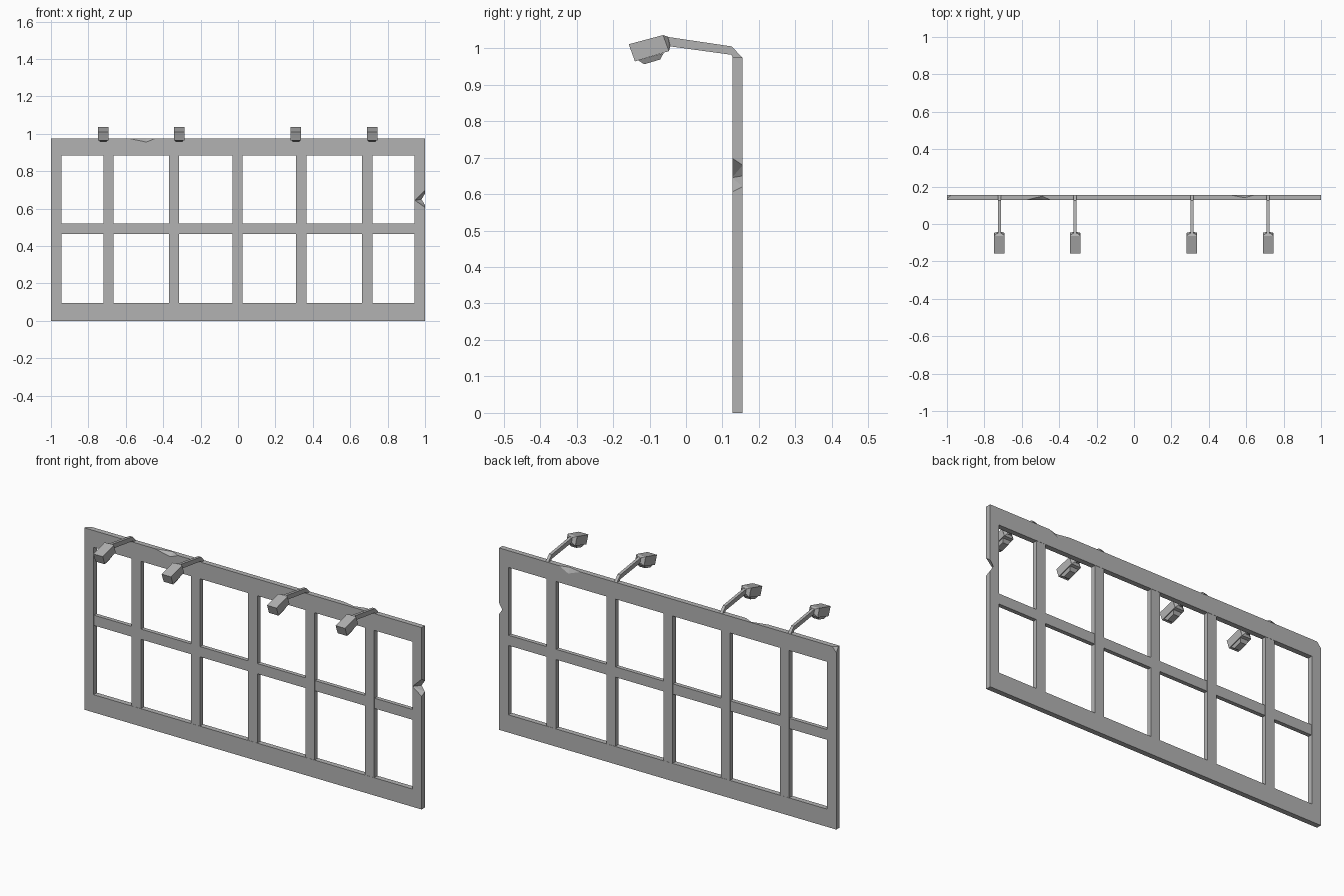
import bpy
import bmesh
from mathutils import Vector

cube = bpy.data.objects.get("Cube")
if cube:
    bpy.data.objects.remove(cube, do_unlink=True)

grey = bpy.data.materials.new("plain_grey")
grey.use_nodes = True
grey.diffuse_color = (0.45, 0.45, 0.45, 1)
grey.node_tree.nodes["Principled BSDF"].inputs["Base Color"].default_value = grey.diffuse_color

FRONT, BACK, TOP = 0.127, 0.155, 0.975


def hull(name, points):
    """Convex flat-faced solid around a few points."""
    bm = bmesh.new()
    for p in points:
        bm.verts.new(p)
    bmesh.ops.convex_hull(bm, input=bm.verts[:])
    bmesh.ops.dissolve_limit(bm, angle_limit=0.01, verts=bm.verts[:], edges=bm.edges[:])
    bmesh.ops.recalc_face_normals(bm, faces=bm.faces[:])
    mesh = bpy.data.meshes.new(name)
    bm.to_mesh(mesh)
    bm.free()
    mesh.materials.append(grey)
    obj = bpy.data.objects.new(name, mesh)
    bpy.context.collection.objects.link(obj)
    return obj


def box(name, x0, x1, y0, y1, z0, z1):
    return hull(name, [(x, y, z) for x in (x0, x1) for y in (y0, y1) for z in (z0, z1)])


def section(x, half, profile):
    """Side profile of (y, z) pairs repeated at both sides of x."""
    return [(x + s * half, y, z) for s in (-1, 1) for y, z in profile]


def cut(target, cutter):
    cutter.hide_render = True
    mod = target.modifiers.new("cut", 'BOOLEAN')
    mod.operation, mod.solver, mod.object = 'DIFFERENCE', 'EXACT', cutter
    bpy.context.view_layer.objects.active = target
    bpy.ops.object.modifier_apply(modifier=mod.name)
    bpy.data.objects.remove(cutter, do_unlink=True)


# Outer frame with its opening
frame = box("outer_frame", -1, 1, FRONT, BACK, 0, TOP)
cut(frame, box("opening", -0.945, 0.945, 0, 0.3, 0.095, 0.885))

# Dents chipped out of the frame edges
f, b, t = FRONT - 0.001, BACK + 0.001, TOP + 0.001
cut(frame, hull("top_front_dent", [(-0.59, f, t), (-0.44, f, t), (-0.49, f, 0.955),
                                   (-0.49, 0.15, t), (-0.5, f - 0.02, t + 0.02)]))
cut(frame, hull("top_back_dent", [(0.51, b, t), (0.65, b, t), (0.59, b, 0.945),
                                  (0.59, 0.14, t), (0.59, b + 0.02, t + 0.02)]))
cut(frame, hull("side_dent", [(1.001, f, 0.70), (1.001, f, 0.605), (0.945, f, 0.645),
                              (0.982, b, 0.65), (1.001, b, 0.68), (1.001, b, 0.62),
                              (1.02, f, 0.65)]))
cut(frame, hull("corner_chip", [(-1.001, b, 0.945), (-0.975, b, t), (-1.001, 0.135, t),
                                (-1.02, b + 0.02, t + 0.02)]))

# Inner bars
for i, x in enumerate((-0.693, -0.342, -0.002, 0.338, 0.691)):
    box(f"upright_bar_{i + 1}", x - 0.027, x + 0.027, FRONT + 0.001, BACK - 0.001, 0.09, 0.89)
box("middle_rail", -0.95, 0.95, FRONT + 0.003, BACK - 0.003, 0.465, 0.52)

# Lamps on bent arms
head = [(-0.157, 1.011), (-0.063, 1.036), (-0.047, 0.992), (-0.14, 0.964)]
lens_top = [(-0.131, 0.967), (-0.061, 0.987)]
lens_low = [(-0.115, 0.956), (-0.071, 0.969)]
bend = [(0.125, 0.982), (0.125, 1.005)]
for i, x in enumerate((-0.72, -0.315, 0.31, 0.717)):
    n = i + 1
    hull(f"lamp_arm_{n}", section(x, 0.008, bend + [(-0.05, 1.006), (-0.05, 1.031)]))
    hull(f"lamp_elbow_{n}", section(x, 0.008, bend + [(BACK, 0.974), (0.128, 0.974)]))
    hull(f"lamp_head_{n}", section(x, 0.028, head))
    hull(f"lamp_collar_{n}", section(x, 0.027, head[1:3])
         + section(x, 0.012, [(-0.05, 1.032), (-0.043, 1.006)]))
    hull(f"lamp_lens_{n}", section(x, 0.024, lens_top) + section(x, 0.017, lens_low))
